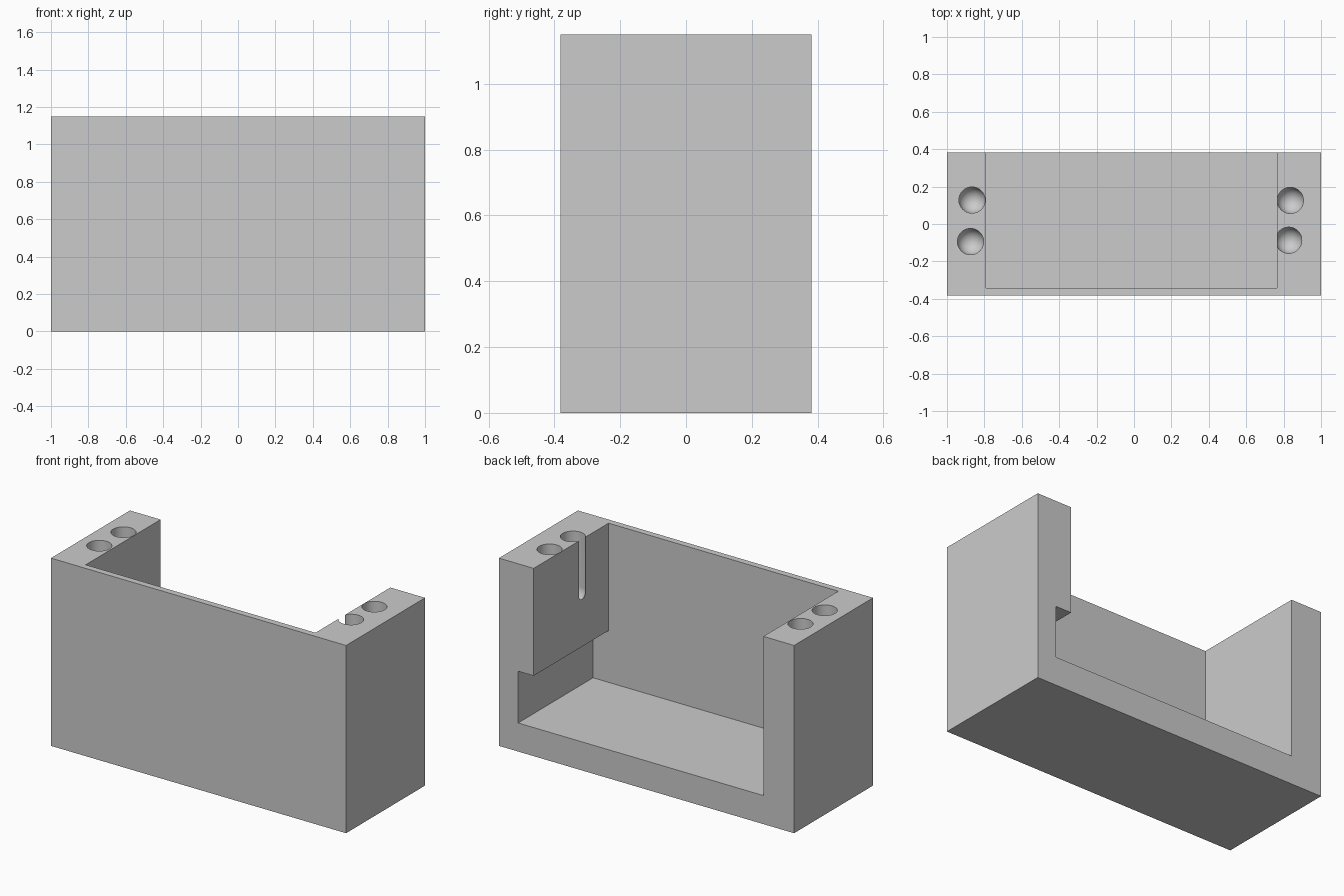
import bpy, bmesh, math

if "Cube" in bpy.data.objects:
    bpy.data.objects.remove(bpy.data.objects["Cube"], do_unlink=True)

W, D, H = 1.0, 0.382, 1.15   # half width, half depth, height
FRONT_WALL = -0.343          # inner face of the thin front wall
HOLE_R, HOLE_END = 0.07, 0.815

grey = bpy.data.materials.new("plain grey")
grey.use_nodes = True
colour = (0.6, 0.6, 0.6, 1)
grey.diffuse_color = colour
grey.node_tree.nodes["Principled BSDF"].inputs["Base Color"].default_value = colour


def finish(name, bm):
    bmesh.ops.recalc_face_normals(bm, faces=bm.faces)
    mesh = bpy.data.meshes.new(name)
    bm.to_mesh(mesh)
    bm.free()
    mesh.materials.append(grey)
    obj = bpy.data.objects.new(name, mesh)
    bpy.context.collection.objects.link(obj)
    return obj


def extrude_profile(name, points, y0, y1):
    """Solid from an x-z outline, swept along y."""
    bm = bmesh.new()
    face = bm.faces.new([bm.verts.new((x, y0, z)) for x, z in points])
    new = bmesh.ops.extrude_face_region(bm, geom=[face])["geom"]
    verts = [v for v in new if isinstance(v, bmesh.types.BMVert)]
    bmesh.ops.translate(bm, verts=verts, vec=(0, y1 - y0, 0))
    return finish(name, bm)


def round_ended_drill(name, x, y):
    """Upright cylinder with a hemispherical lower end."""
    bm = bmesh.new()
    bmesh.ops.create_uvsphere(bm, u_segments=48, v_segments=24, radius=HOLE_R)
    for v in bm.verts:
        if v.co.z > 0.001:
            # flatten the upper half into a straight shaft above the block
            r = math.hypot(v.co.x, v.co.y)
            if r > 0.0001:
                v.co.x *= HOLE_R / r
                v.co.y *= HOLE_R / r
            v.co.z += H - HOLE_END
    bmesh.ops.translate(bm, verts=bm.verts, vec=(x, y, HOLE_END))
    return finish(name, bm)


# Solid block
body = extrude_profile("holder_body", [(-W, 0), (W, 0), (W, H), (-W, H)], -D, D)

# Cavity open at the top and back, with an undercut in the left wall
cutters = [extrude_profile("cavity_cutter", [
    (-0.792, 0.175), (0.87, 0.175), (0.87, 0.492),
    (0.765, 0.492), (0.765, H + 0.1), (-0.792, H + 0.1)], FRONT_WALL, D + 0.1)]

# Two round-bottomed holes in the top of each side wall
for x, y in [(-0.866, 0.128), (-0.874, -0.094), (0.836, 0.126), (0.827, -0.087)]:
    cutters.append(round_ended_drill("hole_cutter", x, y))

bpy.ops.object.select_all(action="DESELECT")
bpy.context.view_layer.objects.active = body
body.select_set(True)
for cutter in cutters:
    cutter.hide_render = True
    mod = body.modifiers.new("cut", "BOOLEAN")
    mod.operation = "DIFFERENCE"
    mod.solver = "EXACT"
    mod.object = cutter
    bpy.ops.object.modifier_apply(modifier=mod.name)
    bpy.data.objects.remove(cutter, do_unlink=True)

bpy.ops.object.shade_smooth_by_angle(angle=math.radians(30))
